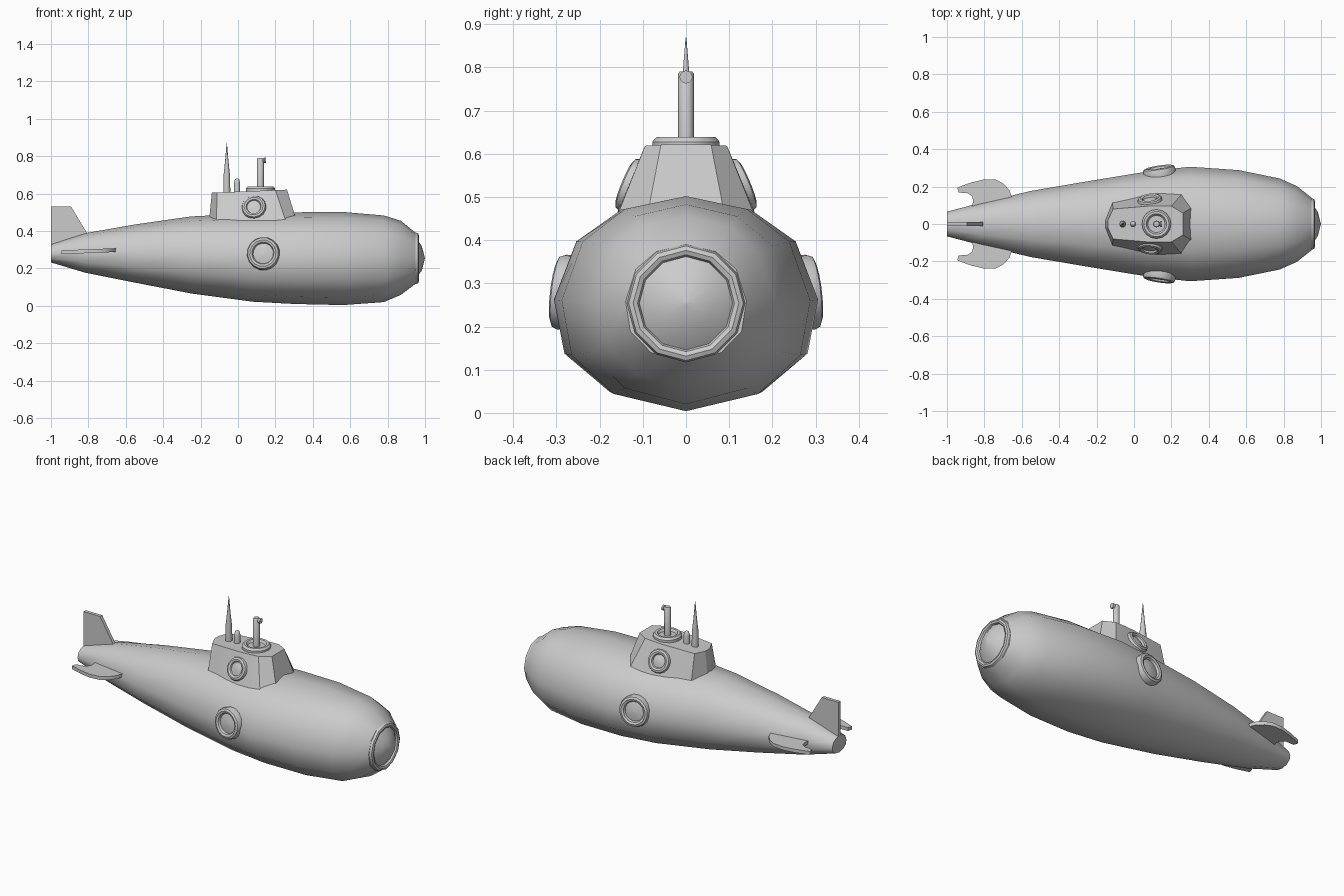
import bpy, bmesh
from math import radians, sin, cos, pi
from mathutils import Vector

if "Cube" in bpy.data.objects:
    bpy.data.objects.remove(bpy.data.objects["Cube"])


def finish(bm, name, smooth=35):
    bmesh.ops.recalc_face_normals(bm, faces=bm.faces[:])
    me = bpy.data.meshes.new(name)
    bm.to_mesh(me)
    bm.free()
    ob = bpy.data.objects.new(name, me)
    bpy.context.collection.objects.link(ob)
    bpy.ops.object.select_all(action='DESELECT')
    ob.select_set(True)
    bpy.context.view_layer.objects.active = ob
    if smooth:
        bpy.ops.object.shade_smooth_by_angle(angle=radians(smooth))
    return ob


def loft(name, rings, smooth=35):
    """Skin a list of point loops that all have the same count, capped at both ends."""
    bm = bmesh.new()
    vs = [[bm.verts.new(p) for p in r] for r in rings]
    n = len(vs[0])
    for a, b in zip(vs, vs[1:]):
        for i in range(n):
            j = (i + 1) % n
            bm.faces.new((a[i], a[j], b[j], b[i]))
    bm.faces.new(vs[0])
    bm.faces.new(vs[-1])
    return finish(bm, name, smooth)


def lathe(name, profile, loc, axis=(0, 0, 1), n=12, smooth=40):
    """Turn (radius, height) points around an axis placed at loc."""
    q = Vector((0, 0, 1)).rotation_difference(Vector(axis))
    rings = [[Vector(loc) + q @ Vector((r * cos(2 * pi * i / n), r * sin(2 * pi * i / n), h))
              for i in range(n)] for r, h in profile]
    return loft(name, rings, smooth)


def window(name, loc, axis, outer, inner, depth, bulge, n=12):
    """Rounded rim with a slightly domed pane."""
    m, t = (outer + inner) / 2, (outer - inner) / 2
    rim = [(outer, -depth), (outer, 0)]
    rim += [(m + t * cos(a), t * sin(a)) for a in (pi / 4, pi / 2, 3 * pi / 4)]
    rim += [(inner, 0), (inner * 0.6, bulge * 0.65), (0.002, bulge)]
    return lathe(name, rim, loc, axis, n)


# Hull: twelve-sided section, fuller towards the keel
half = [(0, 1), (0.49, 0.88), (0.83, 0.58), (1, 0.03), (0.92, -0.48), (0.58, -0.84), (0, -1)]
section = half + [(-y, z) for y, z in half[-2:0:-1]]
stations = [  # x, top z, bottom z, half width
    (-1.0, 0.33, 0.232, 0.066), (-0.82, 0.388, 0.178, 0.113), (-0.55, 0.435, 0.124, 0.177),
    (-0.25, 0.478, 0.066, 0.228), (0.08, 0.494, 0.022, 0.282), (0.3, 0.5, 0.01, 0.306),
    (0.56, 0.502, 0.004, 0.288), (0.78, 0.483, 0.02, 0.243), (0.87, 0.455, 0.058, 0.203),
    (0.95, 0.39, 0.118, 0.14)]
loft("hull", [[(x, w * y, (t + b) / 2 + (t - b) / 2 * z) for y, z in section]
              for x, t, b, w in stations], 50)

# Nose window
window("nose_window", (0.953, 0, 0.254), (1, 0, 0), 0.137, 0.108, 0.02, 0.046)

# Conning tower with sloping faceted walls
low = [(-0.155, 0.02), (-0.115, 0.115), (0.11, 0.163), (0.255, 0.16), (0.313, 0.09)]
top = [(-0.14, 0.02), (-0.112, 0.08), (0.09, 0.097), (0.2, 0.095), (0.262, 0.058)]


def both(pts):
    return pts + [(x, -y) for x, y in reversed(pts)]


loft("conning_tower", [[(x, y, 0.455) for x, y in both(low)],
                       [(x, y, 0.605 + 0.04 * (x + 0.14)) for x, y in both(top)]], 20)

# Side windows on hull and tower
for s, side in ((1, "left"), (-1, "right")):
    window("hull_porthole_" + side, (0.135, s * 0.288, 0.28), (-0.15, s, 0.12),
           0.088, 0.055, 0.03, 0.008, 16)
    window("tower_porthole_" + side, (0.085, s * 0.129, 0.528), (-0.12, s, 0.42),
           0.066, 0.036, 0.03, 0.006, 16)

# Hatch collar on the tower
lathe("hatch_collar", [(0.078, 0.6), (0.078, 0.628), (0.068, 0.639), (0.055, 0.638),
                       (0.046, 0.625), (0.002, 0.625)], (0.12, 0, 0), n=16)
# Periscope with its eyepiece
lathe("periscope_tube", [(0.018, 0.61), (0.018, 0.786), (0.014, 0.791)], (0.12, 0, 0))
lathe("periscope_eyepiece", [(0.011, 0), (0.011, 0.022), (0.015, 0.024), (0.015, 0.034)],
      (0.117, 0, 0.778), (1, 0, 0))
# Antenna and short mast
lathe("antenna", [(0.019, 0.59), (0.018, 0.69), (0.010, 0.765), (0.009, 0.775), (0.001, 0.87)],
      (-0.06, 0, 0), n=10)
lathe("short_mast", [(0.017, 0.59), (0.017, 0.655), (0.012, 0.675), (0.003, 0.682)],
      (-0.005, 0, 0), n=10)

# Tail rudder
rudder = [(-1.0, 0.29), (-1.0, 0.53), (-0.892, 0.53), (-0.808, 0.39), (-0.8, 0.3)]
loft("rudder", [[(x, y, z) for x, z in rudder] for y in (-0.01, 0.01)], 0)

# Horizontal tail fins with a scooped trailing edge
fin = [(-0.65, 0.07), (-0.652, 0.14), (-0.665, 0.18), (-0.7, 0.218), (-0.74, 0.237), (-0.8, 0.239),
       (-0.87, 0.222), (-0.945, 0.195), (-0.938, 0.168), (-0.89, 0.165), (-0.866, 0.148),
       (-0.86, 0.125), (-0.87, 0.07)]
for s, side in ((1, "left"), (-1, "right")):
    loft("tail_fin_" + side, [[(x, s * y, 0.293 + 0.04 * (x + 0.8) + h) for x, y in fin]
                              for h in (-0.011, 0.009)], 30)
